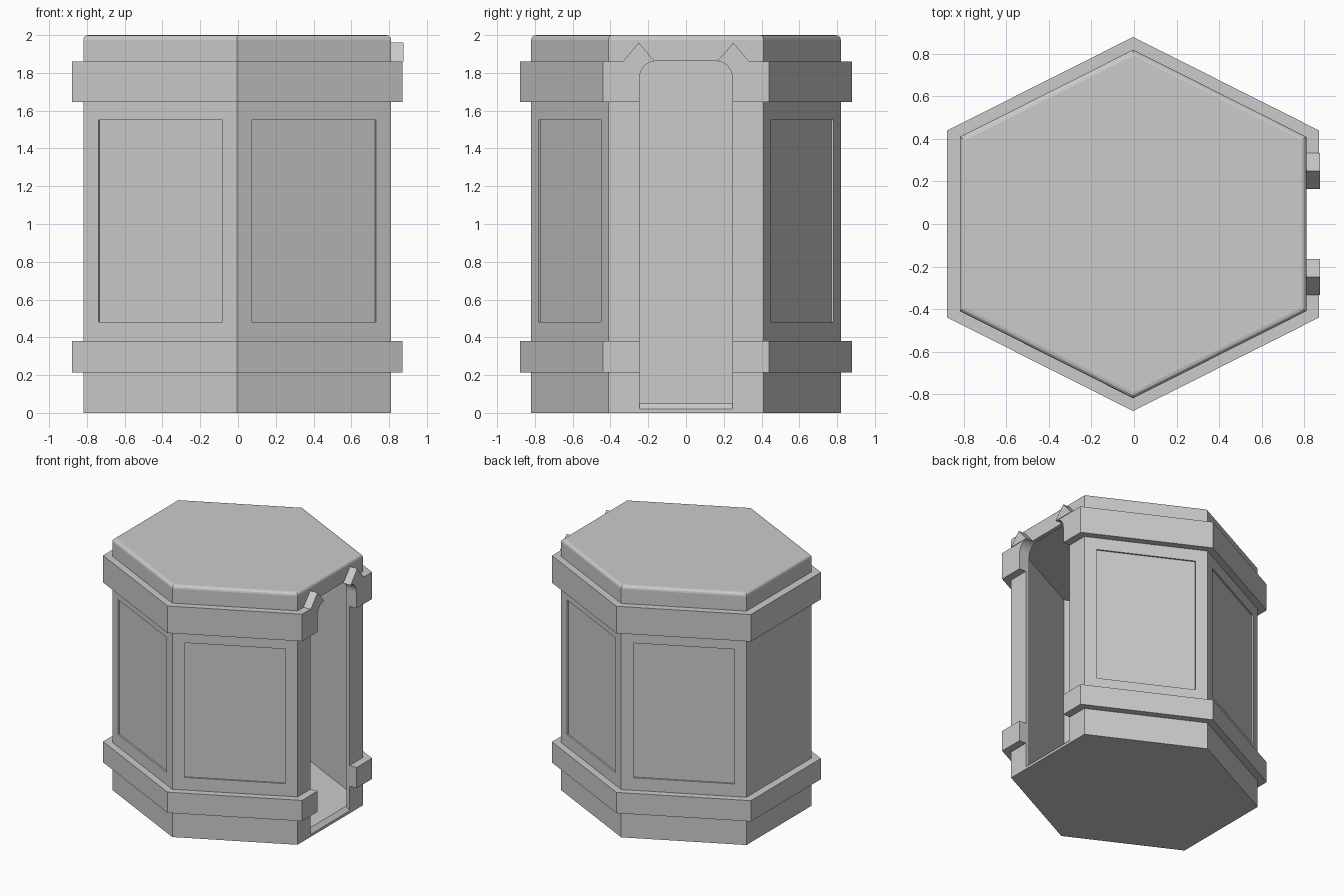
import bpy, bmesh, math
from mathutils import Matrix

if "Cube" in bpy.data.objects:
    bpy.data.objects.remove(bpy.data.objects["Cube"], do_unlink=True)

SHIFT = -0.004      # body sits slightly off the door-side trim
WALL_X, WALL_Y = 0.815, 0.82
WALL = 0.03

grey = bpy.data.materials.new("light grey")
grey.use_nodes = True
grey.diffuse_color = (0.6, 0.6, 0.6, 1)
grey.node_tree.nodes["Principled BSDF"].inputs["Base Color"].default_value = (0.6, 0.6, 0.6, 1)


def finish(bm, name):
    bmesh.ops.recalc_face_normals(bm, faces=bm.faces)
    mesh = bpy.data.meshes.new(name)
    bm.to_mesh(mesh)
    bm.free()
    mesh.materials.append(grey)
    obj = bpy.data.objects.new(name, mesh)
    bpy.context.collection.objects.link(obj)
    return obj


def hexagon(grow):
    # Six corners with a point towards front and back
    x, y = WALL_X + grow, WALL_Y + grow
    return [(SHIFT + px * x, py * y) for px, py in
            ((0, -1), (1, -.5), (1, .5), (0, 1), (-1, .5), (-1, -.5))]


def hex_prism(name, grow, z0, z1, bevel=0):
    bm = bmesh.new()
    base = bm.faces.new([bm.verts.new((x, y, z0)) for x, y in hexagon(grow)])
    top = bmesh.ops.extrude_face_region(bm, geom=[base])["geom"]
    bmesh.ops.translate(bm, vec=(0, 0, z1 - z0),
                        verts=[g for g in top if isinstance(g, bmesh.types.BMVert)])
    if bevel:
        edges = [e for e in bm.edges if all(v.co.z > z1 - .001 for v in e.verts)]
        bmesh.ops.bevel(bm, geom=edges, offset=bevel, segments=3, profile=.5, affect='EDGES')
    return finish(bm, name)


def side_prism(name, outline, x0, x1):
    # Outline in (y, z), extruded along x
    bm = bmesh.new()
    base = bm.faces.new([bm.verts.new((x0, y, z)) for y, z in outline])
    new = bmesh.ops.extrude_face_region(bm, geom=[base])["geom"]
    bmesh.ops.translate(bm, vec=(x1 - x0, 0, 0),
                        verts=[g for g in new if isinstance(g, bmesh.types.BMVert)])
    return finish(bm, name)


def cut(obj, *cutters):
    for c in cutters:
        mod = obj.modifiers.new("cut", 'BOOLEAN')
        mod.operation, mod.solver, mod.object = 'DIFFERENCE', 'EXACT', c
    bpy.context.view_layer.update()
    graph = bpy.context.evaluated_depsgraph_get()
    mesh = bpy.data.meshes.new_from_object(obj.evaluated_get(graph))
    obj.modifiers.clear()
    obj.data = mesh


# Door opening: rounded top corners and a sill that slopes outwards
half, head, radius = 0.245, 1.865, 0.09
outline = [(-half, 0), (half, 0)]
for side in (1, -1):
    arc = [(side * (half - radius + radius * math.cos(a)), head - radius + radius * math.sin(a))
           for a in (math.pi / 2 * i / 6 for i in range(7))]
    outline += arc if side == 1 else arc[::-1]
door = side_prism("door_cutter", outline, 0.6, 1.0)
inner = WALL_X + SHIFT - WALL
for v in door.data.vertices:
    if v.co.z < .01:
        v.co.z = 0.05 - (v.co.x - inner)

# Hollow inside and shallow recessed panels on the four slanted walls
room = hex_prism("room_cutter", -WALL, 0.05, 1.95)
panels = []
corners = hexagon(0)
for i in (0, 2, 3, 5):
    (ax, ay), (bx, by) = corners[i], corners[(i + 1) % 6]
    bm = bmesh.new()
    bmesh.ops.create_cube(bm, size=1, matrix=(
        Matrix.Translation(((ax + bx) / 2, (ay + by) / 2, 1.015))
        @ Matrix.Rotation(math.atan2(by - ay, bx - ax), 4, 'Z')
        @ Matrix.Diagonal((0.735, 0.024, 1.07, 1))))
    panels.append(finish(bm, "panel_cutter"))

# Main shell with softened roof edge
shell = hex_prism("shell", 0, 0, 2, bevel=0.025)
cut(shell, room, door, *panels)

# Two raised bands around the shell, open at the doorway
for name, z0, z1 in (("lower_band", .215, .38), ("upper_band", 1.645, 1.86)):
    band = hex_prism(name, 0.06, z0, z1)
    core = hex_prism("band_cutter", -0.01, z0 - .1, z1 + .1)
    cut(band, core, door)
    bpy.data.objects.remove(core, do_unlink=True)

# Pointed tips on the upper band beside the doorway
for side, name in ((-1, "right_band_tip"), (1, "left_band_tip")):
    y = 0.25 * side
    side_prism(name, [(y - .085, 1.86), (y + .085, 1.86), (y, 1.96)], WALL_X + SHIFT - .01, 0.875)

for helper in [door, room] + panels:
    bpy.data.objects.remove(helper, do_unlink=True)
